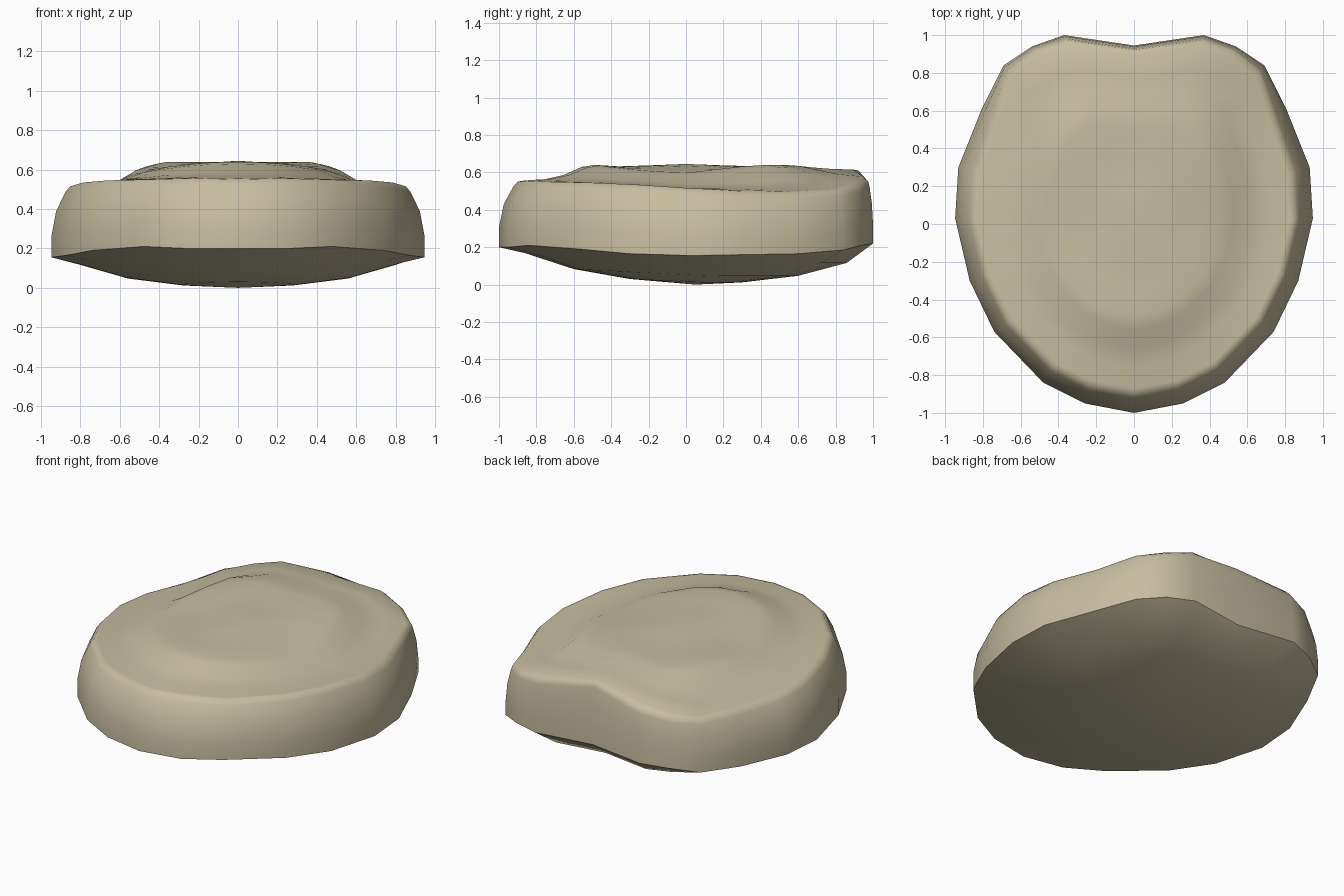
import bpy, bmesh, math

cube = bpy.data.objects.get("Cube")
if cube:
    bpy.data.objects.remove(cube)

mat = bpy.data.materials.new("warm_tan")
mat.use_nodes = True
tan = (0.57, 0.51, 0.35, 1)
mat.diffuse_color = tan
mat.node_tree.nodes["Principled BSDF"].inputs["Base Color"].default_value = tan

# Half outline from front centre to back centre: x, y, lower edge height, rim height
half = [(0, -1, .2, .55), (.26, -.95, .2, .555), (.48, -.84, .21, .55),
        (.74, -.57, .19, .545), (.87, -.3, .165, .535), (.947, .03, .155, .515),
        (.93, .3, .16, .5), (.81, .6, .165, .49), (.69, .84, .185, .5),
        (.54, .94, .21, .52), (.37, 1, .22, .55), (0, .945, .22, .61)]
outline = half + [(-x, y, a, b) for x, y, a, b in half[-2:0:-1]]


def clamp(v):
    return min(max(v, 0), 1)


def rim_scale(y):
    # The back wall stands nearly upright; the rest leans inward
    return .9 + .075 * clamp((y - .3) / .6) ** 2


def ring(bm, place):
    return [bm.verts.new(place(*p)) for p in outline]


def under(scale, height):
    # Shallow domed underside, a little higher at the front
    return lambda x, y, low, top: (x * scale, y * scale,
                                   height - .05 * min(y, .2) * scale)


def wall(t, lean):
    # lean 0 = full outline, 1 = rim
    def place(x, y, low, top):
        s = 1 + (rim_scale(y) - 1) * lean
        return x * s, y * s, low + (top - low) * t
    return place


def seat(scale, height, blend):
    # Top surface: rises from the rim, crowned in front, flat across the back
    def place(x, y, low, top):
        s = rim_scale(y) * scale
        level = height - .2 * (x * s) ** 2 * clamp(1 - y * s / .4)
        rise = blend ** (1 - clamp((y - .8) * 3))
        return x * s, y * s, top + (level - top) * rise
    return place


bm = bmesh.new()
steps = [under(.3, .015), under(.6, .053), under(.86, .125),
         wall(0, 0), wall(.3, 0), wall(.65, .25), wall(.92, .75), wall(1, 1),
         seat(.97, .635, .06), seat(.84, .635, .15), seat(.73, .638, .4),
         seat(.62, .638, .9), seat(.54, .64, 1), seat(.4, .632, 1),
         seat(.2, .638, 1)]
rings = [ring(bm, s) for s in steps]
n = len(outline)
for a, b in zip(rings, rings[1:]):
    for i in range(n):
        j = (i + 1) % n
        bm.faces.new((a[i], a[j], b[j], b[i]))
# Closed centres
bottom = bm.verts.new((0, .05, 0))
top = bm.verts.new((0, 0, .645))
for i in range(n):
    j = (i + 1) % n
    bm.faces.new((bottom, rings[0][j], rings[0][i]))
    bm.faces.new((top, rings[-1][i], rings[-1][j]))
    # Crisp lower edge
    bm.edges.get((rings[3][i], rings[3][j])).smooth = False
bmesh.ops.recalc_face_normals(bm, faces=bm.faces)

mesh = bpy.data.meshes.new("cushion")
bm.to_mesh(mesh)
bm.free()
mesh.materials.append(mat)
cushion = bpy.data.objects.new("cushion", mesh)
bpy.context.collection.objects.link(cushion)
bpy.ops.object.select_all(action='DESELECT')
cushion.select_set(True)
bpy.context.view_layer.objects.active = cushion
bpy.ops.object.shade_smooth_by_angle(angle=math.radians(68), keep_sharp_edges=True)
